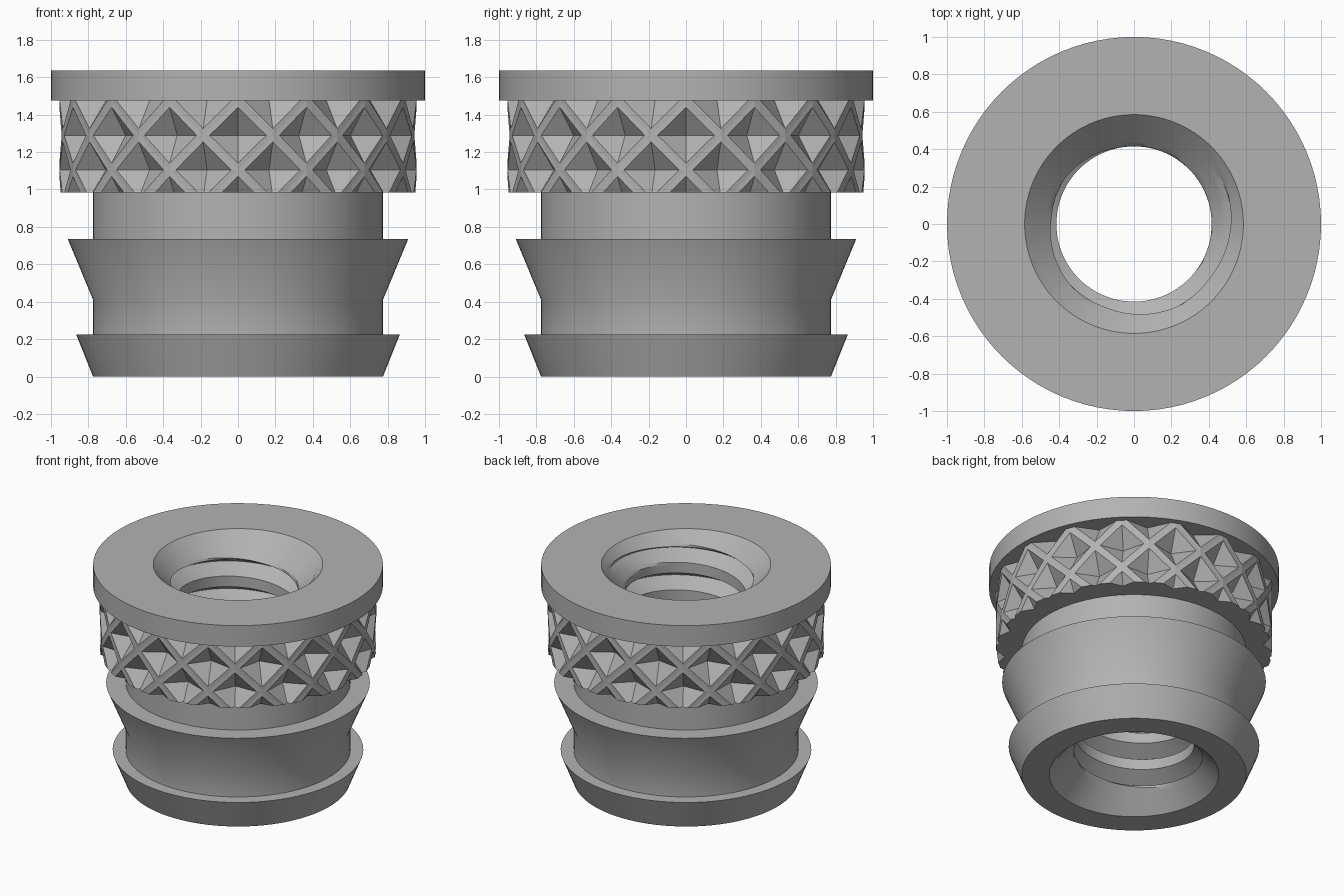
import bpy, bmesh
from math import sin, cos, pi, tau, radians
from mathutils import Vector

cube = bpy.data.objects.get("Cube")
if cube:
    bpy.data.objects.remove(cube)

HEIGHT, SEGMENTS = 1.635, 96
BODY_R, HOLE_R, CHAMFER_R = 0.775, 0.415, 0.585

metal = bpy.data.materials.new("grey metal")
metal.use_nodes = True
GREY = (0.45, 0.45, 0.45, 1)
metal.diffuse_color = GREY
metal.node_tree.nodes["Principled BSDF"].inputs["Base Color"].default_value = GREY


def polar(r, a, z):
    return Vector((r * cos(a), r * sin(a), z))


def finish(bm, name, smooth):
    bmesh.ops.recalc_face_normals(bm, faces=bm.faces)
    mesh = bpy.data.meshes.new(name)
    bm.to_mesh(mesh)
    bm.free()
    mesh.materials.append(metal)
    obj = bpy.data.objects.new(name, mesh)
    bpy.context.collection.objects.link(obj)
    if smooth:
        bpy.ops.object.select_all(action="DESELECT")
        obj.select_set(True)
        bpy.context.view_layer.objects.active = obj
        bpy.ops.object.shade_smooth_by_angle(angle=radians(25))
    return obj


def skin(bm, columns):
    for left, right in zip(columns, columns[1:]):
        for i in range(len(left) - 1):
            bm.faces.new((left[i], right[i], right[i + 1], left[i + 1]))


# Turned outside: barbed body and top flange
profile = [(CHAMFER_R, 0), (BODY_R, 0), (0.865, 0.225), (BODY_R, 0.225),
           (BODY_R, 0.41), (0.91, 0.735), (BODY_R, 0.735), (BODY_R, 1.475),
           (1, 1.475), (1, HEIGHT), (CHAMFER_R, HEIGHT)]
angles = [tau * j / SEGMENTS for j in range(SEGMENTS + 1)]
body = bmesh.new()
skin(body, [[body.verts.new(polar(r, a, z)) for r, z in profile] for a in angles])

# Threaded bore: mesh rows climb with the helix, ends are chamfered
PITCH, STEPS, GROOVE, TURNS = 0.21, 13, 8, 10
THREAD_START, THREAD_DEPTH = -0.403, 0.11


def bore_point(row, a):
    z = THREAD_START + PITCH * (row / STEPS + a / tau)
    z = min(max(z, 0), HEIGHT)
    depth = max(0, 1 - abs(row % STEPS - GROOVE / 2) / (GROOVE / 2))
    chamfer = CHAMFER_R - min(z, HEIGHT - z)
    return polar(max(chamfer, HOLE_R + THREAD_DEPTH * depth), a, z)


skin(body, [[body.verts.new(bore_point(row, a)) for row in range(TURNS * STEPS + 1)]
            for a in angles])
bmesh.ops.remove_doubles(body, verts=body.verts, dist=0.0001)
finish(body, "threaded_body", True)

# Knurled band: lattice of flat ribs around four-sided pits
KNURL_R, PIT_R, COUNT = 0.955, 0.85, 16
LOW, HIGH, MIDDLE, HALF = 0.985, 1.475, 1.29, 0.185
knurl = bmesh.new()


def diamond(a, z, scale):
    step = pi / COUNT * scale
    rise = HALF * scale
    spots = [(a + step, z), (a, z + rise), (a - step, z), (a, z - rise)]
    return [knurl.verts.new(polar(KNURL_R, *spot)) for spot in spots]


for row in range(-2, 2):
    z = MIDDLE + row * HALF
    for k in range(COUNT):
        a = -pi / 2 + (k + (row % 2) / 2) * tau / COUNT
        rib, pit = diamond(a, z, 1), diamond(a, z, 0.81)
        apex = knurl.verts.new(polar(PIT_R, a, z))
        for i in range(4):
            n = (i + 1) % 4
            knurl.faces.new((rib[i], rib[n], pit[n], pit[i]))
            knurl.faces.new((pit[i], pit[n], apex))
bmesh.ops.remove_doubles(knurl, verts=knurl.verts, dist=0.0001)

# Trim the band flat and close its ends in towards the body
for z, side in ((LOW, -1), (HIGH, 1)):
    bmesh.ops.bisect_plane(knurl, geom=knurl.verts[:] + knurl.edges[:] + knurl.faces[:],
                           plane_co=(0, 0, z), plane_no=(0, 0, side), clear_outer=True)
    rim = [e for e in knurl.edges if e.is_boundary
           and all(abs(v.co.z - z) < 0.001 for v in e.verts)]
    grown = bmesh.ops.extrude_edge_only(knurl, edges=rim)["geom"]
    for v in grown:
        if isinstance(v, bmesh.types.BMVert):
            v.co.xy = v.co.xy.normalized() * (BODY_R - 0.03)
finish(knurl, "knurled_band", False)
